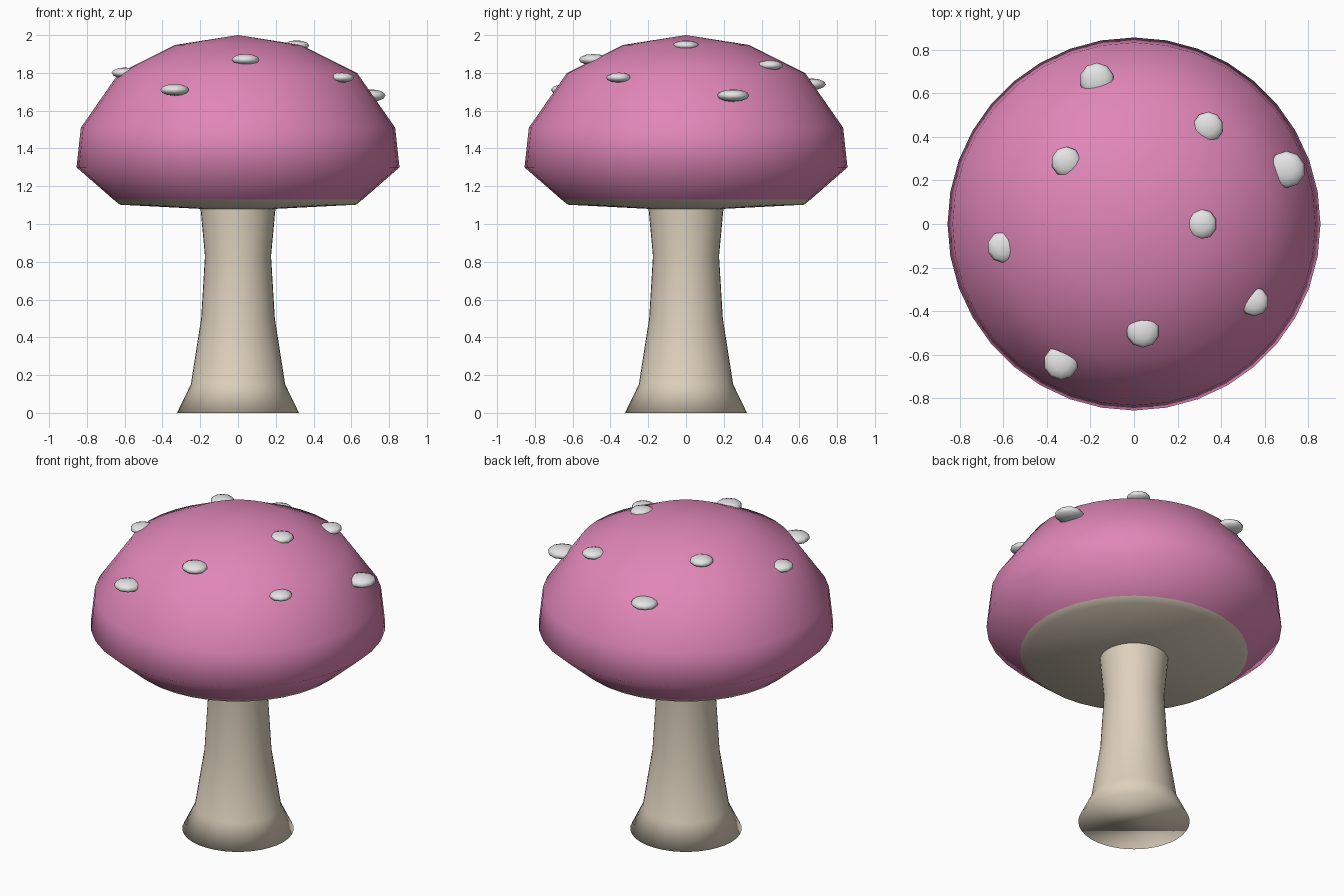
import bpy
import bmesh
from math import pi
from mathutils import Matrix, Vector

SEGMENTS = 36

default = bpy.data.objects.get("Cube")
if default:
    bpy.data.objects.remove(default, do_unlink=True)


def make_material(name, rgb):
    mat = bpy.data.materials.new(name)
    mat.use_nodes = True
    mat.diffuse_color = (*rgb, 1)
    mat.node_tree.nodes["Principled BSDF"].inputs["Base Color"].default_value = (*rgb, 1)
    return mat


def finish(bm, name, mat):
    bmesh.ops.recalc_face_normals(bm, faces=bm.faces)
    for face in bm.faces:
        face.smooth = True
    mesh = bpy.data.meshes.new(name)
    bm.to_mesh(mesh)
    bm.free()
    mesh.materials.append(mat)
    obj = bpy.data.objects.new(name, mesh)
    bpy.context.collection.objects.link(obj)
    return obj


def lathe(name, profile, mat, fill_base=False):
    """Turn a (radius, height) profile around the z axis."""
    bm = bmesh.new()
    verts = [bm.verts.new((r, 0, z)) for r, z in profile]
    edges = [bm.edges.new(pair) for pair in zip(verts, verts[1:])]
    bmesh.ops.spin(bm, geom=verts + edges, cent=(0, 0, 0), axis=(0, 0, 1),
                   angle=2 * pi, steps=SEGMENTS, use_merge=False)
    bmesh.ops.remove_doubles(bm, verts=bm.verts, dist=0.0005)
    if fill_base:
        rim = [e for e in bm.edges if all(v.co.z < 0.001 for v in e.verts)]
        bmesh.ops.contextual_create(bm, geom=rim)
    return finish(bm, name, mat)


pink = make_material("cap pink", (0.75, 0.24, 0.48))
cream = make_material("stem cream", (0.73, 0.64, 0.51))
white = make_material("spot white", (0.78, 0.78, 0.78))

# Flared stem
lathe("stem", [(0.323, 0), (0.25, 0.15), (0.195, 0.5), (0.175, 0.83), (0.2, 1.1)],
      cream, fill_base=True)

# Domed cap
lathe("cap", [(0, 2), (0.332, 1.948), (0.63, 1.8), (0.832, 1.51),
              (0.855, 1.3), (0.66, 1.13)], pink)

# Pale underside with a bevelled lip
lathe("cap_underside", [(0.66, 1.13), (0.625, 1.102), (0, 1.07)], cream)

# Flattened spots: x, y, z, radius
spots = [
    (-0.17, 0.66, 1.74, 0.08),
    (0.34, 0.445, 1.84, 0.07),
    (0.70, 0.25, 1.68, 0.085),
    (-0.31, 0.285, 1.905, 0.07),
    (0.31, 0, 1.945, 0.07),
    (-0.60, -0.105, 1.80, 0.073),
    (0.55, -0.355, 1.775, 0.068),
    (0.04, -0.49, 1.87, 0.077),
    (-0.335, -0.635, 1.71, 0.08),
]
for i, (x, y, z, r) in enumerate(spots, 1):
    bm = bmesh.new()
    place = Matrix.Translation(Vector((x, y, z))) @ Matrix.Diagonal((r, r, r * 0.39, 1))
    bmesh.ops.create_uvsphere(bm, u_segments=10, v_segments=6, radius=1, matrix=place)
    finish(bm, f"spot_{i}", white)
